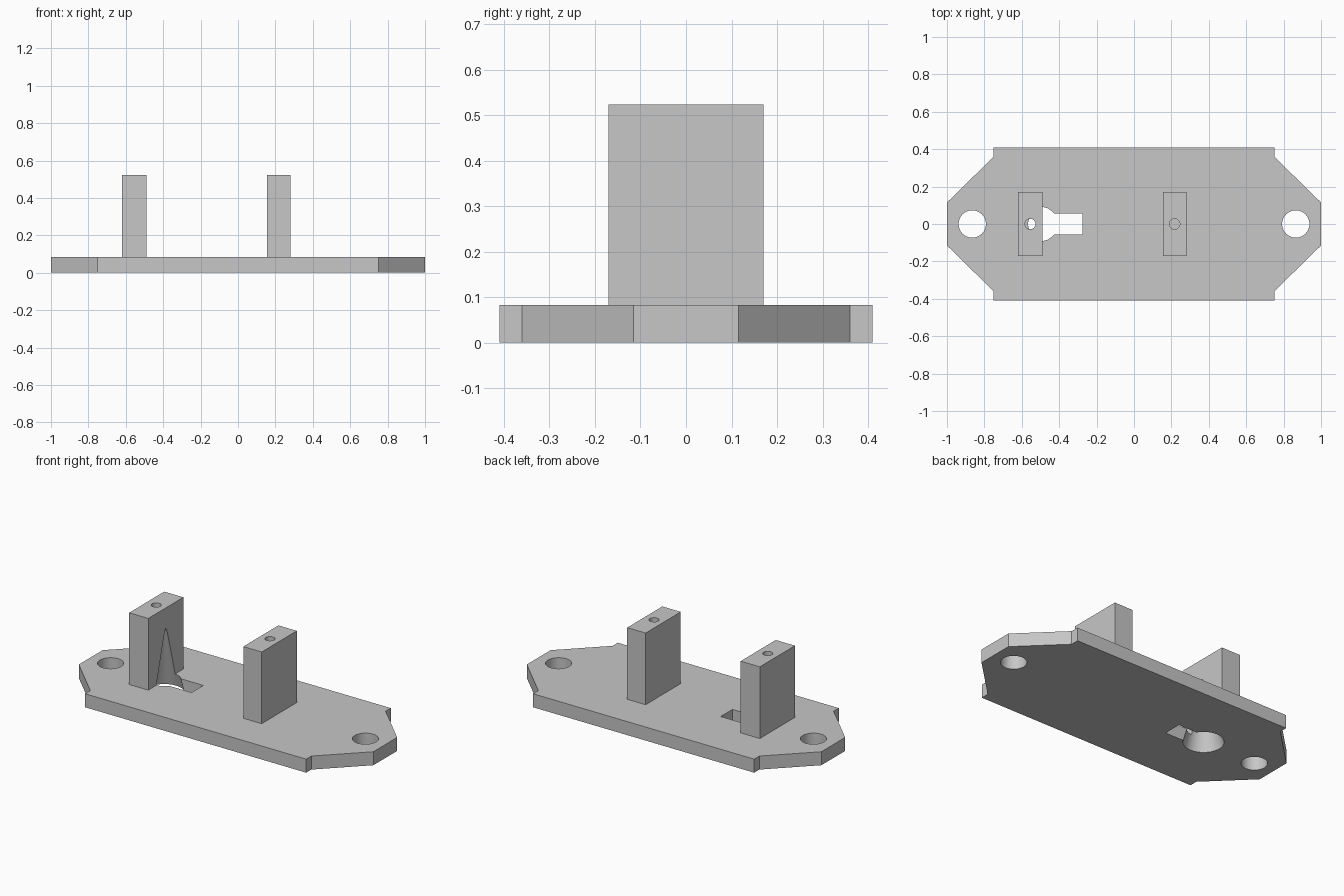
import bpy
import bmesh
from mathutils import Matrix

cube = bpy.data.objects.get("Cube")
if cube:
    bpy.data.objects.remove(cube, do_unlink=True)

THICK = 0.083      # plate thickness
TOP = 0.523        # top of the posts
SCREW_X = 0.865    # mounting hole offset

grey = bpy.data.materials.new("light_grey")
grey.use_nodes = True
grey.diffuse_color = (0.57, 0.57, 0.57, 1)
grey.node_tree.nodes["Principled BSDF"].inputs["Base Color"].default_value = grey.diffuse_color


def add_object(name, bm):
    bmesh.ops.recalc_face_normals(bm, faces=bm.faces)
    mesh = bpy.data.meshes.new(name)
    bm.to_mesh(mesh)
    bm.free()
    mesh.materials.append(grey)
    obj = bpy.data.objects.new(name, mesh)
    bpy.context.collection.objects.link(obj)
    return obj


def prism(name, outline, z0, z1):
    bm = bmesh.new()
    face = bm.faces.new([bm.verts.new((x, y, z0)) for x, y in outline])
    top = bmesh.ops.extrude_face_region(bm, geom=[face])["geom"]
    verts = [v for v in top if isinstance(v, bmesh.types.BMVert)]
    bmesh.ops.translate(bm, verts=verts, vec=(0, 0, z1 - z0))
    return add_object(name, bm)


def block(name, x0, x1, half_y, z0, z1):
    outline = [(x0, -half_y), (x1, -half_y), (x1, half_y), (x0, half_y)]
    return prism(name, outline, z0, z1)


def round_cutter(name, x, r0, r1, z0, z1):
    bm = bmesh.new()
    bmesh.ops.create_cone(bm, cap_ends=True, segments=48, radius1=r0, radius2=r1,
                          depth=z1 - z0,
                          matrix=Matrix.Translation((x, 0, (z0 + z1) / 2)))
    return add_object(name, bm)


def cut(obj, cutters):
    bpy.context.view_layer.objects.active = obj
    for cutter in cutters:
        mod = obj.modifiers.new(cutter.name, 'BOOLEAN')
        mod.operation = 'DIFFERENCE'
        mod.solver = 'EXACT'
        mod.object = cutter
        bpy.ops.object.modifier_apply(modifier=mod.name)


# Base plate: long body with notched shoulders and tapered ends
quarter = [(1, 0.115), (0.75, 0.36), (0.75, 0.41)]
half = quarter + [(-x, y) for x, y in reversed(quarter)]
plate = prism("base_plate", half + [(-x, -y) for x, y in half], 0, THICK)

# Two upright posts
left_x, right_x = 0.217, -0.555
right_post = block("right_post", -0.62, -0.49, 0.17, THICK, TOP)
left_post = block("left_post", 0.155, 0.28, 0.17, THICK, TOP)

# Cutters: mounting holes, conical recess, slot and pin holes
screws = [round_cutter("screw_cutter", s * SCREW_X, 0.073, 0.073, -0.1, 0.2)
          for s in (-1, 1)]
slope = 0.27
cone = round_cutter("cone_cutter", -0.5, 0.113 + 0.05 * slope, 0.001, -0.05, 0.43)
slot = block("slot_cutter", -0.47, -0.275, 0.057, -0.1, 0.2)
pins = [round_cutter("pin_cutter", x, 0.028, 0.028, 0.18, TOP + 0.1)
        for x in (right_x, left_x)]

cut(plate, screws + [cone, slot])
cut(right_post, [cone, pins[0]])
cut(left_post, [pins[1]])

for helper in screws + pins + [cone, slot]:
    bpy.data.objects.remove(helper, do_unlink=True)

# Smooth the round walls, keep the flat edges crisp
bpy.ops.object.select_all(action='DESELECT')
for obj in (plate, right_post, left_post):
    obj.select_set(True)
bpy.context.view_layer.objects.active = plate
bpy.ops.object.shade_smooth_by_angle()
